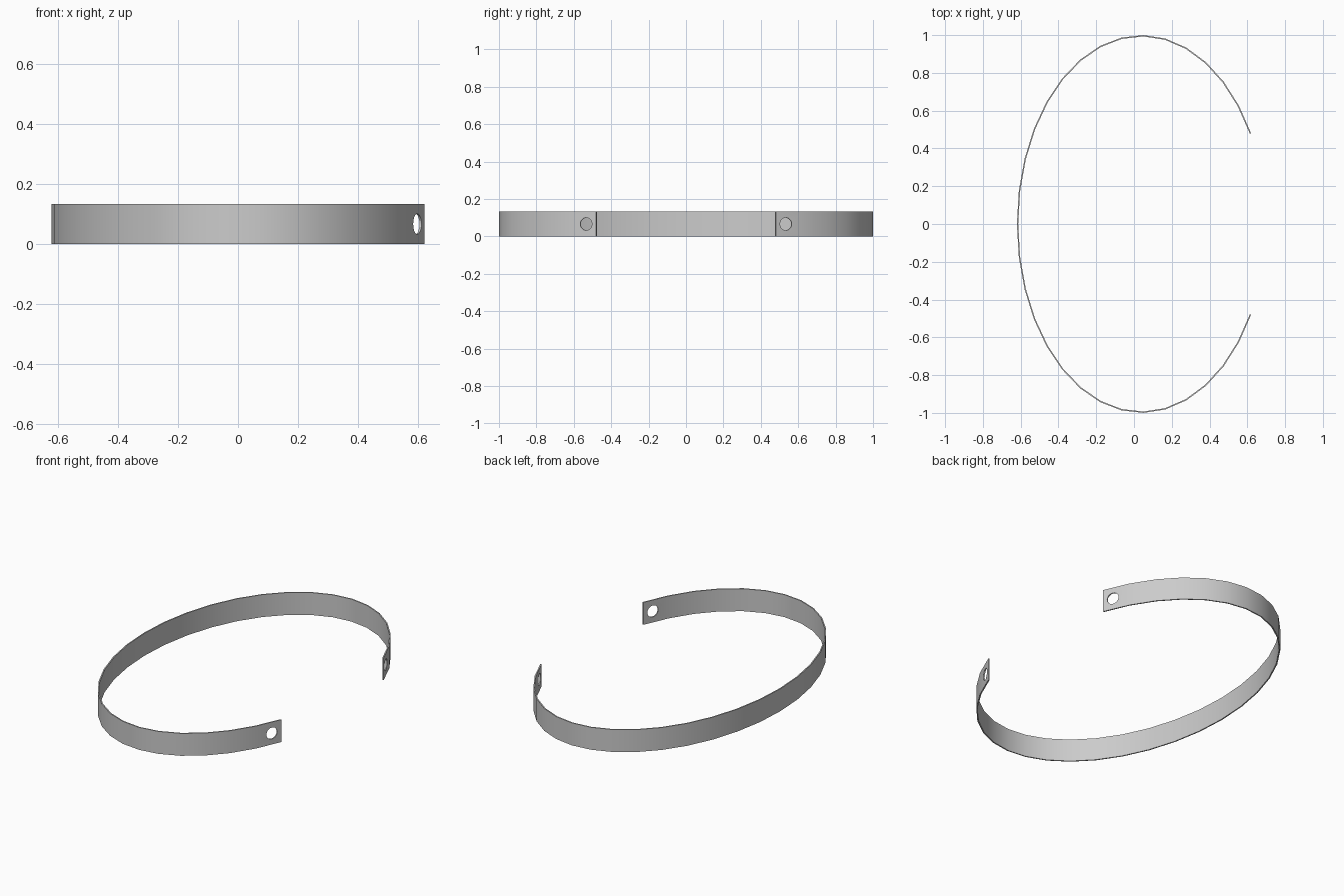
import bpy, bmesh, math
from mathutils import Vector

if "Cube" in bpy.data.objects:
    bpy.data.objects.remove(bpy.data.objects["Cube"])

A, B, CX = 0.6606, 1.0, 0.0406      # ellipse half-axes and centre
HEIGHT, THICK = 0.133, 0.007
START = math.asin(0.48)             # angle of the open end
SEGS = 30


def point(t, z=0.0):
    return Vector((CX + A * math.cos(t), B * math.sin(t), z))


# Open elliptical band
bm = bmesh.new()
columns = []
for i in range(SEGS + 1):
    t = START + (2 * math.pi - 2 * START) * i / SEGS
    columns.append([bm.verts.new(point(t, z)) for z in (0, HEIGHT)])
for p, q in zip(columns, columns[1:]):
    bm.faces.new((p[0], q[0], q[1], p[1]))
mesh = bpy.data.meshes.new("band")
bm.to_mesh(mesh)
bm.free()
band = bpy.data.objects.new("band", mesh)
bpy.context.collection.objects.link(band)
shell = band.modifiers.new("thickness", 'SOLIDIFY')
shell.thickness = THICK
shell.offset = -1

# Round holes through both end tabs
hole_t = math.asin(0.535)
for side in (1, -1):
    t = hole_t * side
    normal = Vector((math.cos(t) / A, math.sin(t) / B, 0))
    bpy.ops.mesh.primitive_cylinder_add(vertices=24, radius=0.034, depth=0.1,
                                        location=point(t, HEIGHT / 2))
    cutter = bpy.context.object
    cutter.name = "hole_cutter"
    cutter.rotation_euler = normal.to_track_quat('Z', 'Y').to_euler()
    cutter.hide_render = True
    cutter.hide_set(True)
    cut = band.modifiers.new("hole", 'BOOLEAN')
    cut.operation = 'DIFFERENCE'
    cut.solver = 'EXACT'
    cut.object = cutter

# Apply the cuts, drop the cutters, and smooth the band
bpy.context.view_layer.objects.active = band
band.select_set(True)
for name in [m.name for m in band.modifiers]:
    bpy.ops.object.modifier_apply(modifier=name)
for ob in [o for o in bpy.data.objects if o.name.startswith("hole_cutter")]:
    bpy.data.objects.remove(ob)
bpy.ops.object.shade_smooth_by_angle(angle=math.radians(30))
